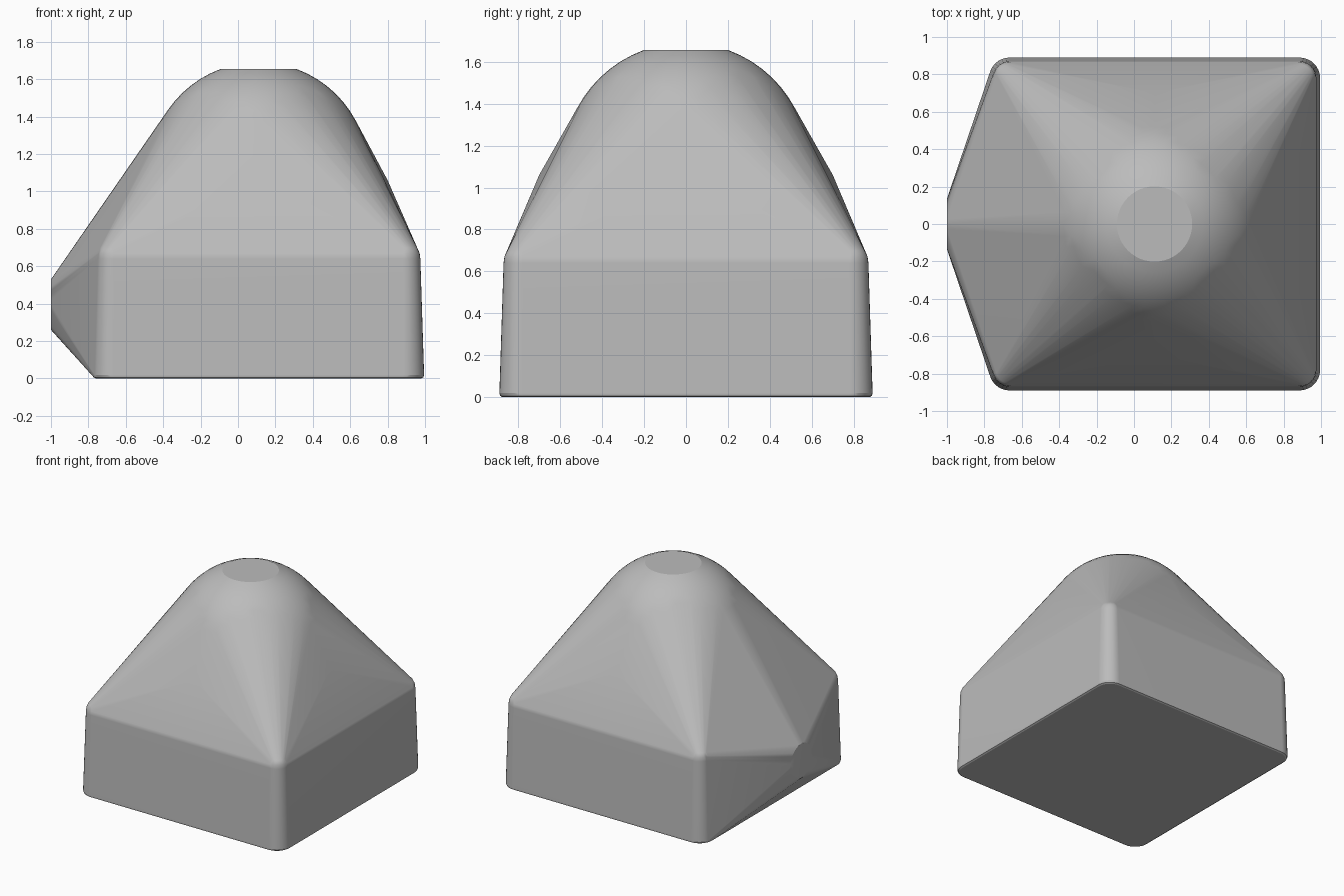
import bpy, bmesh
from math import sin, cos, pi, radians

cube = bpy.data.objects.get("Cube")
if cube:
    bpy.data.objects.remove(cube, do_unlink=True)

grey = bpy.data.materials.new("plain grey")
grey.use_nodes = True
color = (0.5, 0.5, 0.5, 1)
grey.diffuse_color = color
grey.node_tree.nodes["Principled BSDF"].inputs["Base Color"].default_value = color

AXIS = 0.11   # x of the centre line of the dome and base
bm = bmesh.new()


def ring(radius, z, n=48):
    """Horizontal circle around the dome axis."""
    for i in range(n):
        a = 2 * pi * i / n
        bm.verts.new((AXIS + radius * cos(a), radius * sin(a), z))


def rounded_rectangle(half_x, half_y, radius, z, steps=8):
    """Horizontal rectangle with rounded corners."""
    for quarter, (sx, sy) in enumerate(((1, 1), (-1, 1), (-1, -1), (1, -1))):
        for i in range(steps + 1):
            a = (quarter + i / steps) * pi / 2
            bm.verts.new((AXIS + sx * (half_x - radius) + radius * cos(a),
                          sy * (half_y - radius) + radius * sin(a), z))


# tapered base: bevelled foot, straight wall, softened shoulder
for inset, radius, z in ((0.015, 0.1, 0), (0.004, 0.11, 0.006), (0, 0.11, 0.02),
                         (0.02, 0.09, 0.64), (0.024, 0.085, 0.67), (0.038, 0.07, 0.7)):
    rounded_rectangle(0.885 - inset, 0.89 - inset, radius, z)

# dome with a flat top
for i in range(9):
    tilt = radians(20 + 6 * i)
    ring(0.588 * sin(tilt), 1.103 + 0.588 * cos(tilt))

# slight swelling in the middle of each sloping side
for x, y in ((0.69, 0), (0, 0.7), (0, -0.7)):
    bm.verts.new((AXIS + x, y, 1.06))

# round flat nose on the side
for i in range(32):
    a = 2 * pi * i / 32
    bm.verts.new((-1, 0.135 * cos(a), 0.395 + 0.135 * sin(a)))

# wrap everything in one convex skin
hull = bmesh.ops.convex_hull(bm, input=bm.verts)
spare = {g for g in hull["geom_interior"] + hull["geom_unused"]
         if isinstance(g, bmesh.types.BMVert)}
bmesh.ops.delete(bm, geom=list(spare), context="VERTS")
bmesh.ops.dissolve_limit(bm, angle_limit=radians(0.4), verts=bm.verts, edges=bm.edges)
bmesh.ops.recalc_face_normals(bm, faces=bm.faces)

mesh = bpy.data.meshes.new("domed_body")
bm.to_mesh(mesh)
bm.free()
mesh.materials.append(grey)
body = bpy.data.objects.new("domed_body", mesh)
bpy.context.collection.objects.link(body)

# smooth shading with the flat top, foot and nose kept crisp
bpy.ops.object.select_all(action="DESELECT")
body.select_set(True)
bpy.context.view_layer.objects.active = body
bpy.ops.object.shade_smooth_by_angle(angle=radians(20))
weighted = body.modifiers.new("Weighted normals", "WEIGHTED_NORMAL")
weighted.keep_sharp = True
